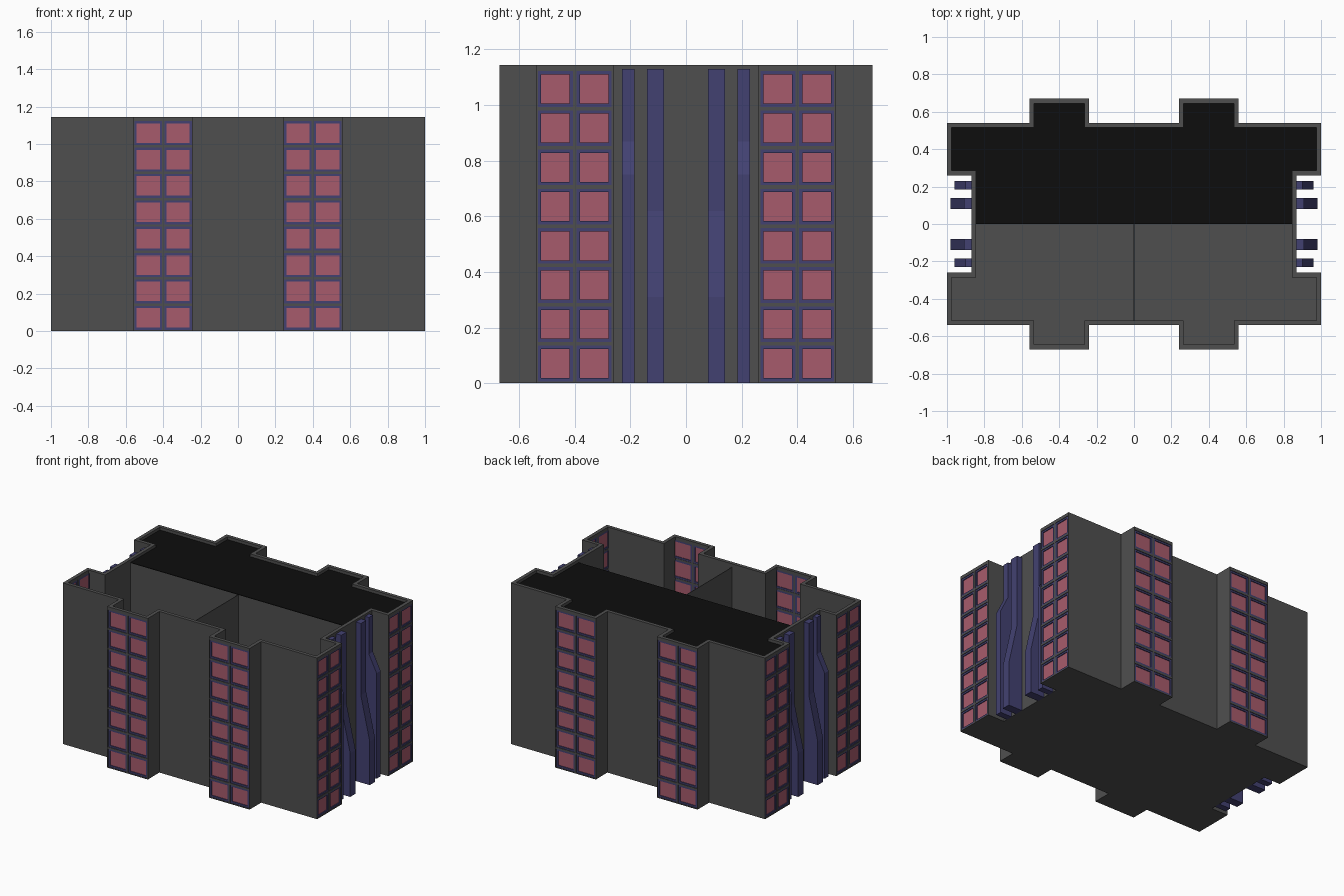
import bpy, bmesh
from mathutils import Vector

if "Cube" in bpy.data.objects:
    bpy.data.objects.remove(bpy.data.objects["Cube"])

H, T = 1.145, 0.025          # wall height and thickness
ROOF_Z = 1.125


def material(name, rgb):
    m = bpy.data.materials.new(name)
    m.use_nodes = True
    m.diffuse_color = (*rgb, 1)
    bsdf = next(n for n in m.node_tree.nodes if n.type == 'BSDF_PRINCIPLED')
    bsdf.inputs["Base Color"].default_value = (*rgb, 1)
    return m


grey = material("concrete_grey", (0.078, 0.078, 0.078))
black = material("roof_black", (0.004, 0.004, 0.004))
navy = material("trim_navy", (0.055, 0.053, 0.165))
rose = material("pane_rose", (0.39, 0.105, 0.15))


def finish(name, bm, mat):
    bmesh.ops.recalc_face_normals(bm, faces=bm.faces)
    me = bpy.data.meshes.new(name)
    bm.to_mesh(me)
    bm.free()
    me.materials.append(mat)
    ob = bpy.data.objects.new(name, me)
    bpy.context.collection.objects.link(ob)
    return ob


def add_box(bm, lo, hi):
    lo, hi = Vector(lo), Vector(hi)
    for v in bmesh.ops.create_cube(bm, size=1)["verts"]:
        v.co = (lo + hi) / 2 + v.co * (hi - lo)


def add_prism(bm, points, offset):
    face = bm.faces.new([bm.verts.new(p) for p in points])
    new = bmesh.ops.extrude_face_region(bm, geom=[face], use_keep_orig=True)["geom"]
    bmesh.ops.translate(bm, vec=offset, verts=[g for g in new if isinstance(g, bmesh.types.BMVert)])


# Footprint: one quarter mirrored into a counter-clockwise outline
quarter = [(.87, .26), (1, .26), (1, .54), (.56, .54), (.56, .67), (.24, .67), (.24, .54)]
half = quarter + [(-x, y) for x, y in reversed(quarter)]
outer = [Vector(p) for p in half + [(-x, -y) for x, y in half]]
inner = []
for i, p in enumerate(outer):
    d1 = (p - outer[i - 1]).normalized()
    d2 = (outer[(i + 1) % len(outer)] - p).normalized()
    d = d1 + d2
    inner.append(p + T * Vector((-d.y, d.x)))

# Wall shell with mitred corners
bm = bmesh.new()
rings = [[bm.verts.new((p.x, p.y, z)) for p in loop]
         for loop, z in ((outer, 0), (outer, H), (inner, H), (inner, 0))]
for i in range(len(outer)):
    j = (i + 1) % len(outer)
    for k in range(4):
        a, b = rings[k], rings[(k + 1) % 4]
        bm.faces.new((a[i], a[j], b[j], b[i]))
walls = finish("outer_walls", bm, grey)

# Windows: two columns of eight on each bay front and each end block
cut_bm, frame_bm, pane_bm = bmesh.new(), bmesh.new(), bmesh.new()


def window(axis, side, face, u0, u1, z0, z1):
    def box(target, ua, ub, za, zb, near, far):
        d0, d1 = sorted((side * (face - near), side * (face - far)))
        if axis == 'x':
            add_box(target, (d0, ua, za), (d1, ub, zb))
        else:
            add_box(target, (ua, d0, za), (ub, d1, zb))
    f = 0.012
    box(cut_bm, u0, u1, z0, z1, -0.01, T + 0.005)
    for ua, ub, za, zb in ((u0, u0 + f, z0, z1), (u1 - f, u1, z0, z1),
                           (u0 + f, u1 - f, z0, z0 + f), (u0 + f, u1 - f, z1 - f, z1)):
        box(frame_bm, ua, ub, za, zb, 0.004, T - 0.002)
    box(pane_bm, u0 + f, u1 - f, z0 + f, z1 - f, 0.01, T - 0.006)


columns = [('y', .67, (.246, .394), (.406, .554)), ('x', 1, (.267, .393), (.407, .533))]
for axis, face, *spans in columns:
    for side in (-1, 1):
        for mirror in (-1, 1):
            for span in spans:
                u0, u1 = sorted(mirror * u for u in span)
                for row in range(8):
                    z0 = 0.007 + 0.141 * row
                    window(axis, side, face, u0, u1, z0, z0 + 0.128)
finish("window_frames", frame_bm, navy)
finish("window_panes", pane_bm, rose)

# Cut the window openings, then drop the cutter
cutter = finish("window_cutter", cut_bm, grey)
cutter.hide_render = True
mod = walls.modifiers.new("openings", 'BOOLEAN')
mod.operation, mod.solver, mod.object = 'DIFFERENCE', 'EXACT', cutter
bpy.context.view_layer.update()
cut_mesh = bpy.data.meshes.new_from_object(
    walls.evaluated_get(bpy.context.evaluated_depsgraph_get()))
walls.modifiers.clear()
walls.data = cut_mesh
bpy.data.objects.remove(cutter)

# Floor under the whole footprint
bm = bmesh.new()
add_prism(bm, [(p.x, p.y, 0) for p in outer], (0, 0, 0.004))
finish("floor", bm, grey)

# Roof over the back half only
edge_x = quarter[0][0] - T
back = [(edge_x, 0)] + [tuple(p) for p in inner[:len(half)]] + [(-edge_x, 0)]
bm = bmesh.new()
add_prism(bm, [(x, y, ROOF_Z) for x, y in back], (0, 0, -0.004))
finish("back_roof", bm, black)

# Inner walls: one along the middle, one dividing the open front
bm = bmesh.new()
add_box(bm, (-edge_x, 0, 0), (edge_x, 0.004, ROOF_Z - 0.004))
add_box(bm, (-0.002, -0.52, 0), (0.002, 0, ROOF_Z - 0.004))
finish("inner_walls", bm, grey)

# Bent fins in the side recesses: y start, y end, top x, bottom x, bend heights
bm = bmesh.new()
for y0, y1, top_x, low_x, bend_hi, bend_lo in ((.08, .14, .91, .98, .62, .31),
                                               (.185, .23, .9, .96, .87, .75)):
    profile = [(.868, 0), (low_x, 0), (low_x, bend_lo), (top_x, bend_hi), (top_x, 1.13), (.868, 1.13)]
    for sx in (-1, 1):
        for sy in (-1, 1):
            add_prism(bm, [(sx * x, sy * y0, z) for x, z in profile], (0, sy * (y1 - y0), 0))
finish("side_fins", bm, navy)
